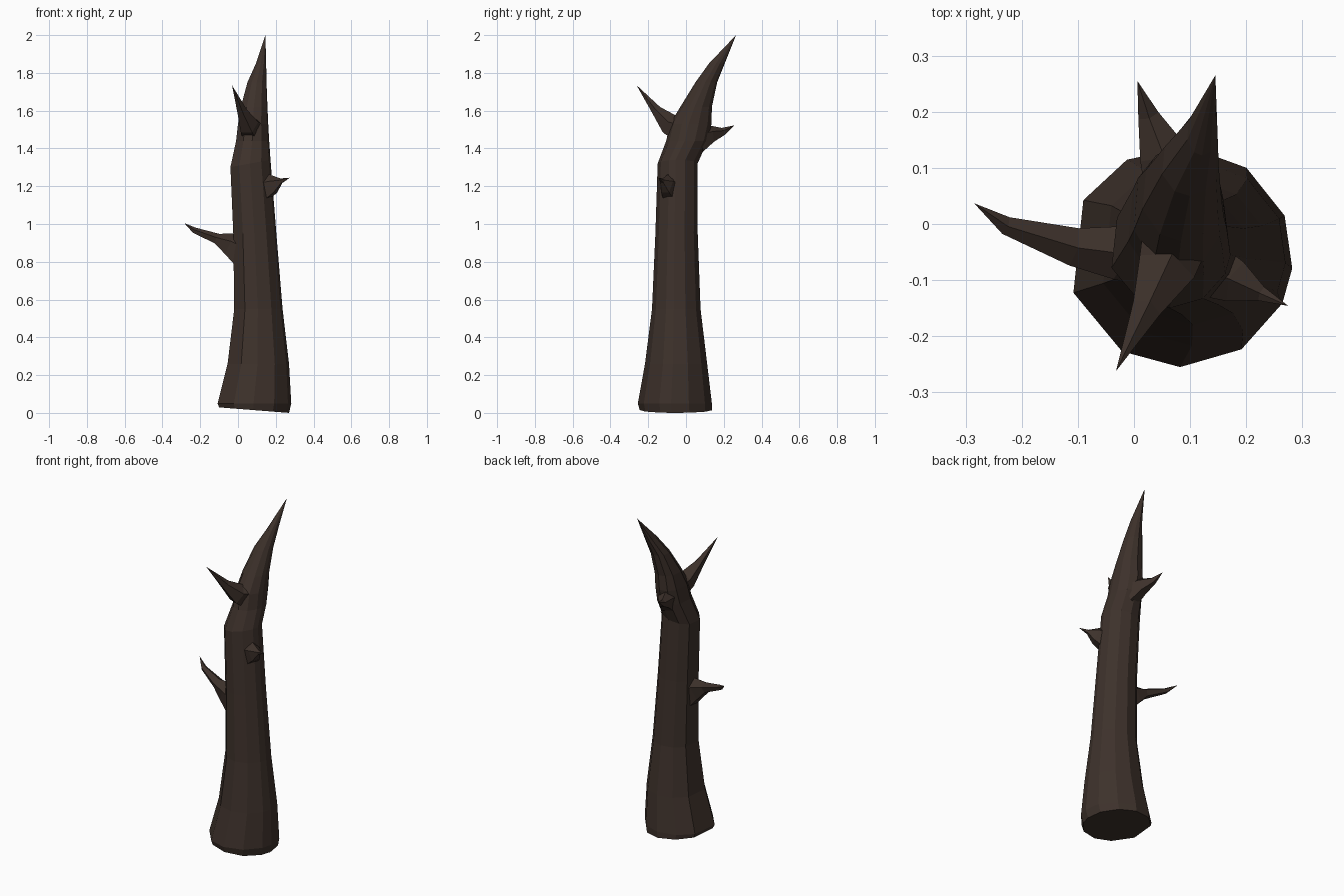
import bpy, bmesh
from math import sin, cos, radians, pi
from mathutils import Vector

if "Cube" in bpy.data.objects:
    bpy.data.objects.remove(bpy.data.objects["Cube"])

bark = bpy.data.materials.new("dark_bark")
bark.use_nodes = True
COLOUR = (0.047, 0.031, 0.024, 1)
bark.diffuse_color = COLOUR
bark.node_tree.nodes["Principled BSDF"].inputs["Base Color"].default_value = COLOUR


def loft(name, rings, tip):
    """Skin a stack of equal rings, cap the first and close the last to a point."""
    bm = bmesh.new()
    loops = [[bm.verts.new(p) for p in ring] for ring in rings]
    n = len(loops[0])
    for low, high in zip(loops, loops[1:]):
        for i in range(n):
            j = (i + 1) % n
            bm.faces.new((low[i], low[j], high[j], high[i]))
    end = bm.verts.new(tip)
    for i in range(n):
        bm.faces.new((loops[-1][i], loops[-1][(i + 1) % n], end))
    bm.faces.new(loops[0][::-1])
    bmesh.ops.recalc_face_normals(bm, faces=bm.faces)
    mesh = bpy.data.meshes.new(name)
    bm.to_mesh(mesh)
    bm.free()
    mesh.materials.append(bark)
    obj = bpy.data.objects.new(name, mesh)
    bpy.context.collection.objects.link(obj)
    return obj


# Trunk: uneven polygon fitted to a box (z, x min, x max, y min, y max)
outline = [(cos(radians(a)), sin(radians(a)))
           for a in (-6, 22, 54, 85, 118, 149, 199, 239, 270, 303, 335)]
us, vs = zip(*outline)


def fit(t, values, low, high):
    return low + (high - low) * (t - min(values)) / (max(values) - min(values))


def trunk_ring(z, x0, x1, y0, y1, tilt=0):
    return [(fit(u, us, x0, x1), fit(v, vs, y0, y1), z - tilt * u) for u, v in outline]


trunk_rings = [trunk_ring(*r) for r in (
    (0.015, -0.10, 0.27, -0.245, 0.137, 0.015),
    (0.05, -0.108, 0.282, -0.255, 0.137),
    (0.26, -0.055, 0.27, -0.217, 0.112),
    (0.55, -0.02, 0.236, -0.18, 0.077),
    (0.95, -0.025, 0.203, -0.162, 0.062),
    (1.32, -0.04, 0.172, -0.15, 0.062, -0.02),
    (1.44, -0.01, 0.165, -0.105, 0.115),
    (1.53, 0.0, 0.16, -0.085, 0.135),
    (1.62, 0.015, 0.156, -0.03, 0.137),
    (1.75, 0.05, 0.151, 0.05, 0.165),
    (1.85, 0.095, 0.149, 0.122, 0.205))]
loft("trunk", trunk_rings, (0.145, 0.265, 2.0))


def branch(name, stations, tip, sides=5):
    """Tapered stub; each station is x, y, z, half width, half height."""
    tip = Vector(tip)
    points = [Vector(s[:3]) for s in stations] + [tip]
    rings = []
    for k, s in enumerate(stations):
        along = (points[k + 1] - points[max(k - 1, 0)]).normalized()
        side = along.cross(Vector((0, 0, 1))).normalized()
        up = side.cross(along)
        rings.append([points[k] + side * s[3] * cos(a) + up * s[4] * sin(a)
                      for a in (2 * pi * i / sides + pi / 2 for i in range(sides))])
    return loft(name, rings, tip)


# Broken side branches
branch("right_branch", [(0.04, -0.06, 0.84, 0.06, 0.10),
                        (-0.04, -0.05, 0.89, 0.05, 0.068),
                        (-0.11, -0.04, 0.92, 0.036, 0.03),
                        (-0.23, -0.002, 0.966, 0.017, 0.016)],
       (-0.285, 0.037, 1.005))
branch("left_branch", [(0.13, -0.08, 1.19, 0.055, 0.085),
                       (0.185, -0.105, 1.21, 0.04, 0.055),
                       (0.228, -0.125, 1.228, 0.014, 0.014)],
       (0.275, -0.146, 1.245))
branch("front_branch", [(0.075, -0.02, 1.50, 0.065, 0.085),
                        (0.055, -0.085, 1.525, 0.055, 0.06),
                        (0.02, -0.155, 1.60, 0.028, 0.028)],
       (-0.032, -0.262, 1.735))
branch("back_branch", [(0.075, 0.06, 1.45, 0.06, 0.085),
                       (0.05, 0.13, 1.475, 0.045, 0.05),
                       (0.025, 0.195, 1.488, 0.02, 0.022)],
       (0.006, 0.255, 1.522))
